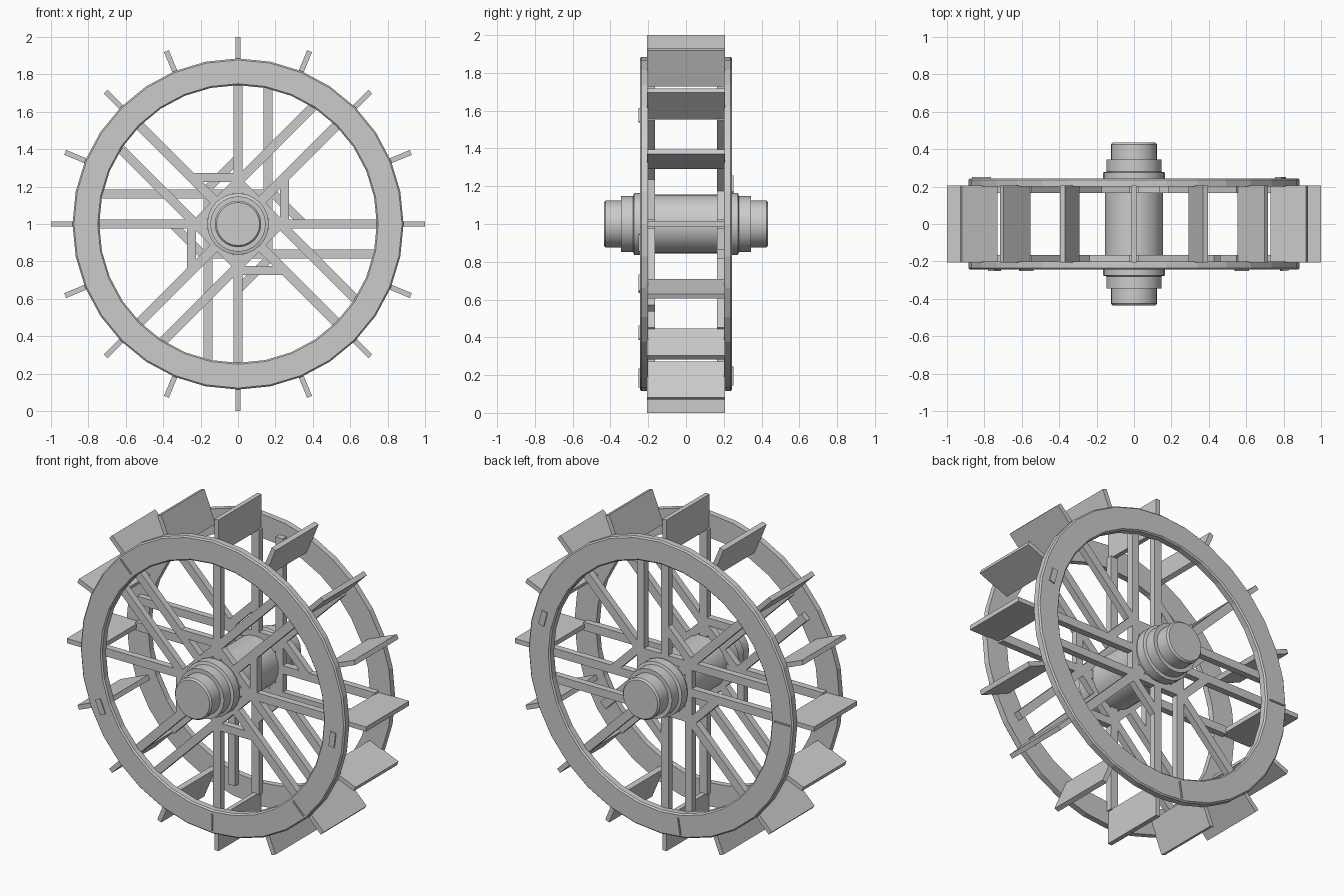
import bpy, bmesh, math
from mathutils import Matrix, Vector

cube = bpy.data.objects.get("Cube")
if cube:
    bpy.data.objects.remove(cube)

wood = bpy.data.materials.new("pale_grey")
wood.use_nodes = True
GREY = (0.6, 0.6, 0.6, 1)
wood.diffuse_color = GREY
wood.node_tree.nodes["Principled BSDF"].inputs["Base Color"].default_value = GREY
CENTRE = Matrix.Translation((0, 0, 1))


def finish(bm, name, smooth=False):
    bmesh.ops.recalc_face_normals(bm, faces=bm.faces[:])
    mesh = bpy.data.meshes.new(name)
    bm.to_mesh(mesh)
    bm.free()
    mesh.materials.append(wood)
    obj = bpy.data.objects.new(name, mesh)
    bpy.context.collection.objects.link(obj)
    if smooth:
        bpy.ops.object.select_all(action='DESELECT')
        obj.select_set(True)
        bpy.context.view_layer.objects.active = obj
        bpy.ops.object.shade_smooth_by_angle(angle=math.radians(35))
    return obj


def lathe(name, profile, sides, closed, smooth=False):
    """Turn (radius, y) points around the axle line."""
    bm = bmesh.new()
    verts = [bm.verts.new((r, y, 0)) for r, y in profile]
    edges = [bm.edges.new(p) for p in zip(verts, verts[1:])]
    if closed:
        edges.append(bm.edges.new((verts[-1], verts[0])))
    bmesh.ops.spin(bm, geom=verts + edges, cent=(0, 0, 0), axis=(0, 1, 0),
                   angle=math.tau, steps=sides, use_merge=True)
    bmesh.ops.remove_doubles(bm, verts=bm.verts[:], dist=0.0005)
    bmesh.ops.transform(bm, matrix=CENTRE, verts=bm.verts[:])
    return finish(bm, name, smooth)


def board(name, degrees, radial, tangent, depth):
    """Box spanning (min, max) ranges along the radius, tangent and y."""
    bm = bmesh.new()
    spans = (radial, depth, tangent)
    mid = Vector([(a + b) / 2 for a, b in spans])
    size = Matrix.Diagonal([b - a for a, b in spans] + [1])
    turn = Matrix.Rotation(-math.radians(degrees), 4, 'Y')
    bmesh.ops.create_cube(bm, size=1, matrix=CENTRE @ turn @ Matrix.Translation(mid) @ size)
    return finish(bm, name)


def around(mid, half):
    return (mid - half, mid + half)


# Axle: drum with stepped collars, same at both ends
half_axle = [(0.155, 0.22), (0.165, 0.22), (0.165, 0.275), (0.148, 0.28),
             (0.148, 0.345), (0.124, 0.345), (0.124, 0.425), (0.115, 0.435), (0, 0.435)]
lathe("axle", [(r, -y) for r, y in reversed(half_axle)] + half_axle, 24, False, True)

# Paddles around the wheel
for i in range(16):
    board(f"paddle_{i + 1}", i * 22.5, (0.795, 1.0), around(0, 0.014), (-0.206, 0.206))

# Two wheel frames; the back one is the front one flipped and turned an eighth
for side, name in ((-1, "front"), (1, "back")):
    lathe(f"{name}_rim", [(0.742, side * 0.2), (0.885, side * 0.2), (0.885, side * 0.236),
                          (0.877, side * 0.244), (0.75, side * 0.244), (0.742, side * 0.236)],
          32, True)
    depth = around(side * 0.185, 0.02)
    for i in range(8):
        board(f"{name}_spoke_{i + 1}", i * 45, (0.15, 0.8), around(0, 0.025), depth)
    for i in range(4):
        brace_angle = i * 90 + (0 if side < 0 else 45)
        # Side spokes run past the drum, short braces tie the main spokes
        board(f"{name}_side_spoke_{i + 1}", brace_angle + 45, (-0.14, 0.79),
              around(-side * 0.16, 0.024), depth)
        board(f"{name}_brace_{i + 1}", brace_angle, (0.225, 0.272),
              around(-side * 0.125, 0.125), depth)

# Thin wedges and pegs on the outer rim faces
for side, name, wedges, pegs in ((-1, "front", (135, 270, 315), (203, 353)),
                                 (1, "back", (180, 261), (15,))):
    face = around(side * 0.247, 0.004)
    for i, angle in enumerate(wedges):
        board(f"{name}_wedge_{i + 1}", angle, (0.765, 0.865), around(0, 0.004), face)
    for i, angle in enumerate(pegs):
        board(f"{name}_peg_{i + 1}", angle, around(0.81, 0.018), around(0, 0.045), face)
